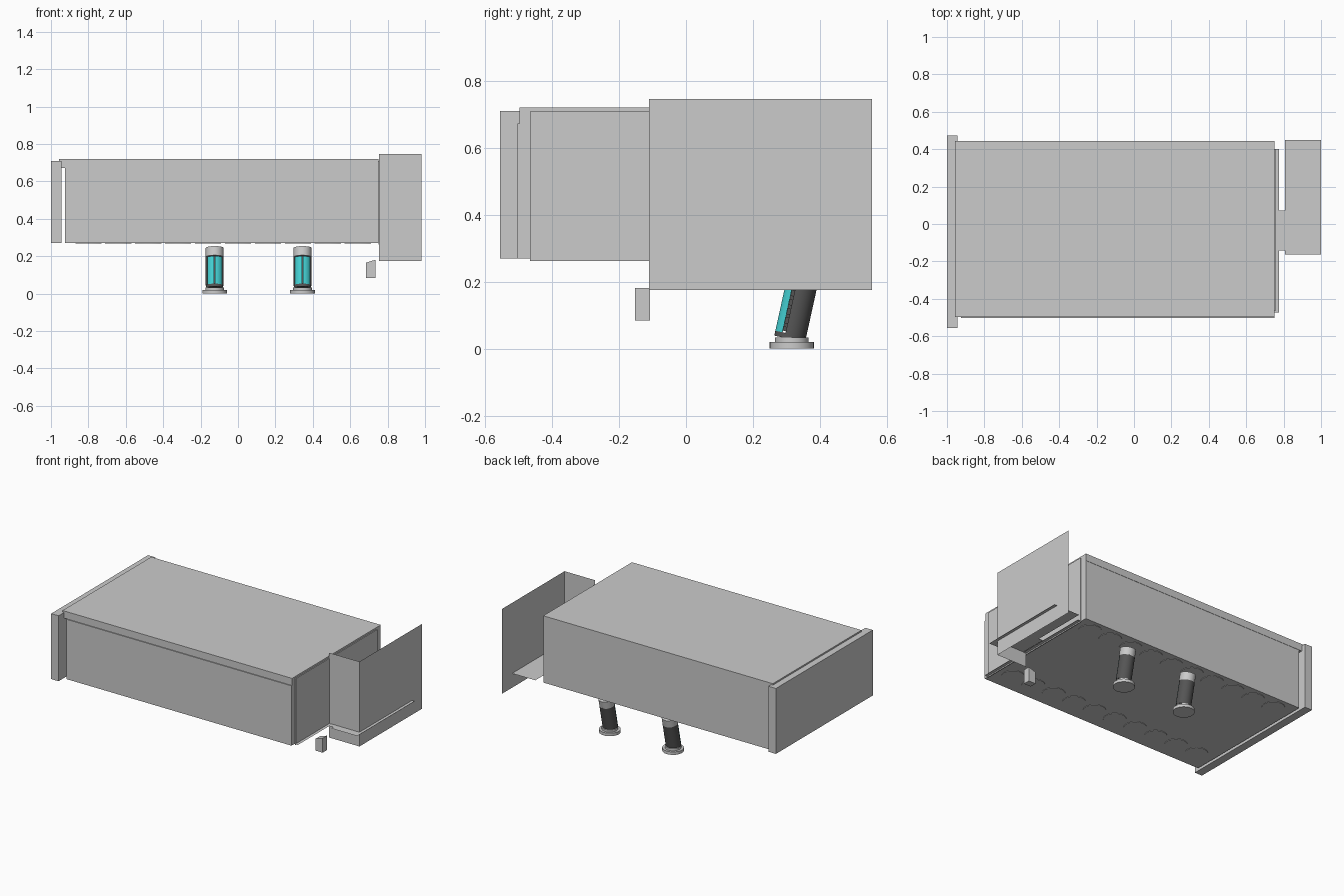
import bpy, math
from mathutils import Matrix, Vector

if "Cube" in bpy.data.objects:
    bpy.data.objects.remove(bpy.data.objects["Cube"])


def material(name, rgb):
    m = bpy.data.materials.new(name)
    m.diffuse_color = (*rgb, 1)
    m.use_nodes = True
    m.node_tree.nodes["Principled BSDF"].inputs["Base Color"].default_value = m.diffuse_color
    return m


GREY = material("light grey", (0.6, 0.6, 0.6))
DARK = material("dark grey", (0.09, 0.09, 0.09))
CYAN = material("cyan", (0.06, 0.66, 0.68))


def make(name, verts, faces, mat, matrix=None):
    me = bpy.data.meshes.new(name)
    me.from_pydata(verts, [], faces)
    me.materials.append(mat)
    ob = bpy.data.objects.new(name, me)
    bpy.context.collection.objects.link(ob)
    if matrix:
        me.transform(matrix)
    me.update()
    return ob


def prism(name, pts, z0, z1, mat, matrix=None, smooth=False):
    """Extrude a counter-clockwise xy outline from z0 to z1."""
    n = len(pts)
    verts = [(x, y, z0) for x, y in pts] + [(x, y, z1) for x, y in pts]
    faces = [tuple(reversed(range(n))), tuple(range(n, 2 * n))]
    faces += [(i, (i + 1) % n, n + (i + 1) % n, n + i) for i in range(n)]
    ob = make(name, verts, faces, mat, matrix)
    if smooth:
        bpy.ops.object.select_all(action='DESELECT')
        ob.select_set(True)
        bpy.context.view_layer.objects.active = ob
        bpy.ops.object.shade_smooth_by_angle(angle=math.radians(35))
    return ob


def box(name, x, y, z, mat=GREY, matrix=None):
    pts = [(x[0], y[0]), (x[1], y[0]), (x[1], y[1]), (x[0], y[1])]
    return prism(name, pts, z[0], z[1], mat, matrix)


def arc(r, a0, a1, n):
    angles = [math.radians(a0 + (a1 - a0) * i / n) for i in range(n + 1)]
    return [(r * math.cos(a), r * math.sin(a)) for a in angles]


def disc(name, r, z0, z1, mat, matrix):
    return prism(name, arc(r, 0, 360, 32)[:-1], z0, z1, mat, matrix, True)


# Main body with its lid and left end cap
box("main_body", (-0.925, 0.75), (-0.503, 0.443), (0.27, 0.672))
box("body_lid", (-0.957, 0.75), (-0.497, 0.445), (0.672, 0.72))
box("left_end_cap", (-1.0, -0.945), (-0.556, 0.473), (0.27, 0.71))

# Right end plate and the thin ledge on it
box("right_end_plate", (0.75, 0.756), (-0.466, 0.4), (0.262, 0.708))
make("end_ledge", [(0.75, -0.473, 0.27), (0.776, -0.473, 0.27),
                   (0.776, 0.4, 0.27), (0.75, 0.4, 0.27)], [(0, 1, 2, 3)], GREY)

# Folded side shield made of bare sheets
x0, x1, y0, y1, z0, z1 = 0.755, 0.98, -0.11, 0.555, 0.176, 0.746
make("side_shield", [(x0, y0, z0), (x1, y0, z0), (x1, y1, z0),
                     (x0, y0, z1), (x1, y0, z1), (x1, y1, z1)],
     [(0, 1, 4, 3), (1, 2, 5, 4)], GREY)

# Horizontal shelf sheet with a joining tab
make("shield_shelf", [(0.807, -0.163, 0.272), (1, -0.163, 0.272), (1, 0.448, 0.272),
                      (0.807, 0.448, 0.272), (0.807, 0.073, 0.272), (0.776, 0.073, 0.272),
                      (0.776, -0.142, 0.272), (0.807, -0.142, 0.272)],
     [tuple(range(8))], GREY)

# Small hanging block with a sloping top
upright = Matrix(((1, 0, 0, 0), (0, 0, -1, 0), (0, 1, 0, 0), (0, 0, 0, 1)))
prism("hanging_block", [(0.684, 0.085), (0.736, 0.085), (0.736, 0.182), (0.684, 0.165)],
      0.107, 0.152, GREY, upright)

# Two rows of shallow discs under the body
for y in (-0.37, 0.35):
    for i in range(10):
        disc("underside_disc", 0.07, 0.267, 0.271, GREY,
             Matrix.Translation((0.64 - i * 0.16, y, 0)))


# Leaning legs on round feet
def leg(x):
    foot = Matrix.Translation((x, 0.316, 0))
    disc("foot_base", 0.066, 0.0, 0.02, GREY, foot)
    disc("foot_ring", 0.05, 0.02, 0.034, GREY, foot)
    lean = Matrix.Translation((x, 0.302, 0)) @ Matrix.Rotation(-math.atan(0.22), 4, 'X')
    disc("ankle", 0.046, 0.03, 0.045, DARK, lean)
    prism("leg_shell", arc(0.048, -18, 198, 24), 0.045, 0.2, DARK, lean, True)
    box("leg_core", (-0.026, 0.026), (-0.026, -0.01), (0.05, 0.2), DARK, lean)
    disc("leg_top", 0.048, 0.2, 0.25, GREY, lean)
    # Teeth between the shell and the coloured panels
    for i in range(5):
        z = 0.062 + i * 0.028
        box("leg_tooth", (-0.036, 0.036), (-0.026, -0.01), (z, z + 0.012), DARK, lean)
    # Coloured front panels either side of a narrow gap
    prism("left_leg_panel", arc(0.046, 212, 266, 8) + [(-0.003, -0.024)],
          0.045, 0.196, CYAN, lean, True)
    prism("right_leg_panel", arc(0.046, 274, 328, 8) + [(0.003, -0.024)],
          0.045, 0.196, CYAN, lean, True)


for x in (-0.125, 0.345):
    leg(x)
